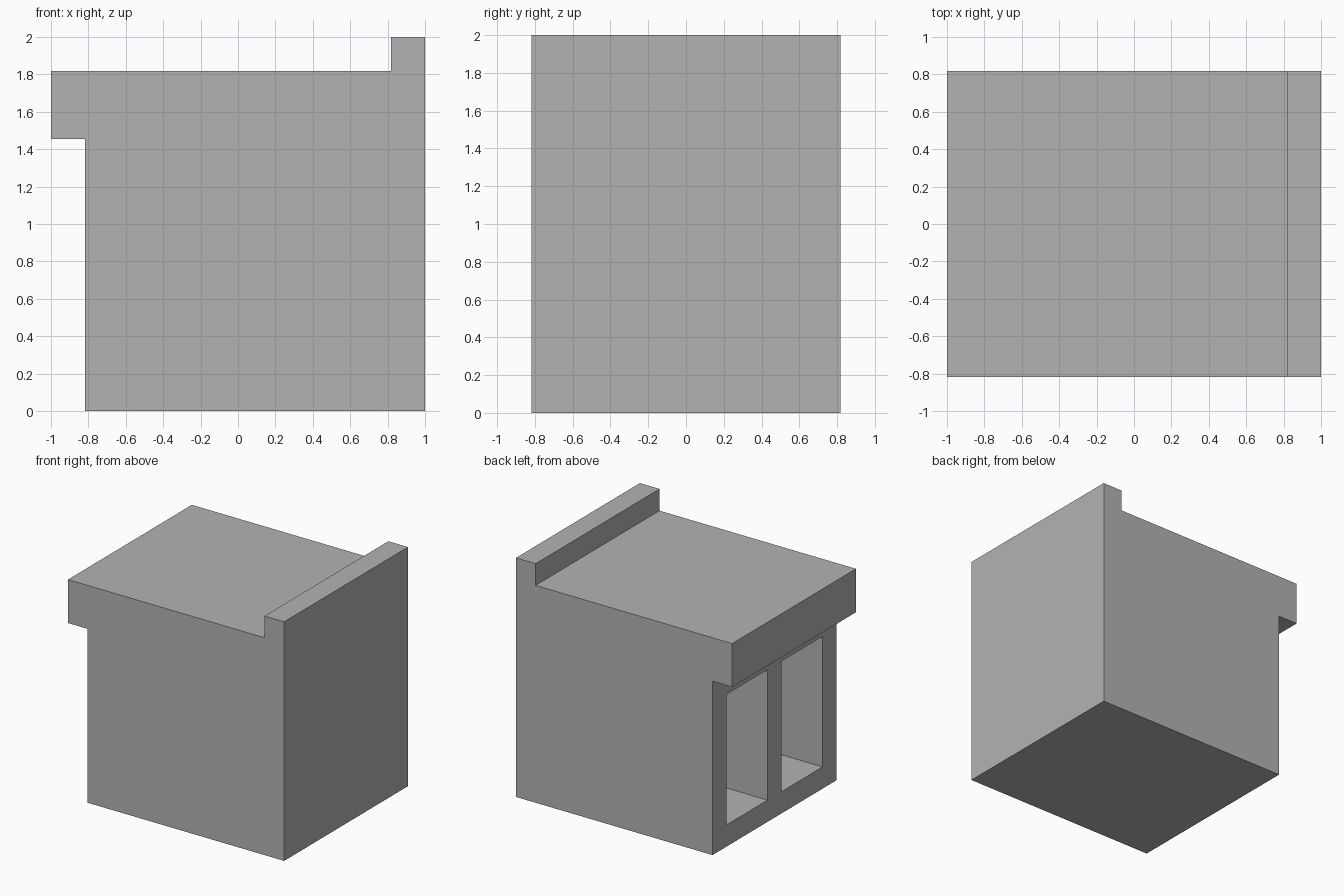
import bpy
import bmesh
from mathutils import Matrix, Vector

cube = bpy.data.objects.get("Cube")
if cube:
    bpy.data.objects.remove(cube, do_unlink=True)

U = 2 / 11          # wall thickness, the module of the whole building
HALF_DEPTH = 4.5    # in modules

# Single plain grey material
grey = bpy.data.materials.new("plain_grey")
grey.use_nodes = True
colour = (0.45, 0.45, 0.45, 1)
grey.diffuse_color = colour
grey.node_tree.nodes["Principled BSDF"].inputs["Base Color"].default_value = colour


def finish(name, bm):
    bmesh.ops.recalc_face_normals(bm, faces=bm.faces)
    mesh = bpy.data.meshes.new(name)
    bm.to_mesh(mesh)
    bm.free()
    mesh.materials.append(grey)
    obj = bpy.data.objects.new(name, mesh)
    bpy.context.collection.objects.link(obj)
    return obj


def extruded_profile(name, points):
    """Side profile in x and z, extruded through the depth."""
    bm = bmesh.new()
    verts = [bm.verts.new((x * U, -HALF_DEPTH * U, z * U)) for x, z in points]
    face = bm.faces.new(verts)
    new = bmesh.ops.extrude_face_region(bm, geom=[face])["geom"]
    moved = [v for v in new if isinstance(v, bmesh.types.BMVert)]
    bmesh.ops.translate(bm, verts=moved, vec=(0, 2 * HALF_DEPTH * U, 0))
    return finish(name, bm)


def box(name, low, high):
    low, high = Vector(low) * U, Vector(high) * U
    bm = bmesh.new()
    matrix = Matrix.Translation((low + high) / 2) @ Matrix.Diagonal((*(high - low), 1))
    bmesh.ops.create_cube(bm, size=1, matrix=matrix)
    return finish(name, bm)


# Body with overhanging roof and raised back wall
building = extruded_profile("building", [
    (-4.5, 0), (5.5, 0), (5.5, 11), (4.5, 11),
    (4.5, 10), (-5.5, 10), (-5.5, 8), (-4.5, 8)])

# Two deep open bays with a dividing wall between them
for side in (-1, 1):
    cutter = box("bay_cutter", (-5, side * 2 - 1.5, 1), (4.5, side * 2 + 1.5, 7))
    cutter.hide_render = True
    cut = building.modifiers.new("bay", 'BOOLEAN')
    cut.operation = 'DIFFERENCE'
    cut.solver = 'EXACT'
    cut.object = cutter
    bpy.context.view_layer.objects.active = building
    bpy.ops.object.modifier_apply(modifier=cut.name)
    bpy.data.objects.remove(cutter, do_unlink=True)
